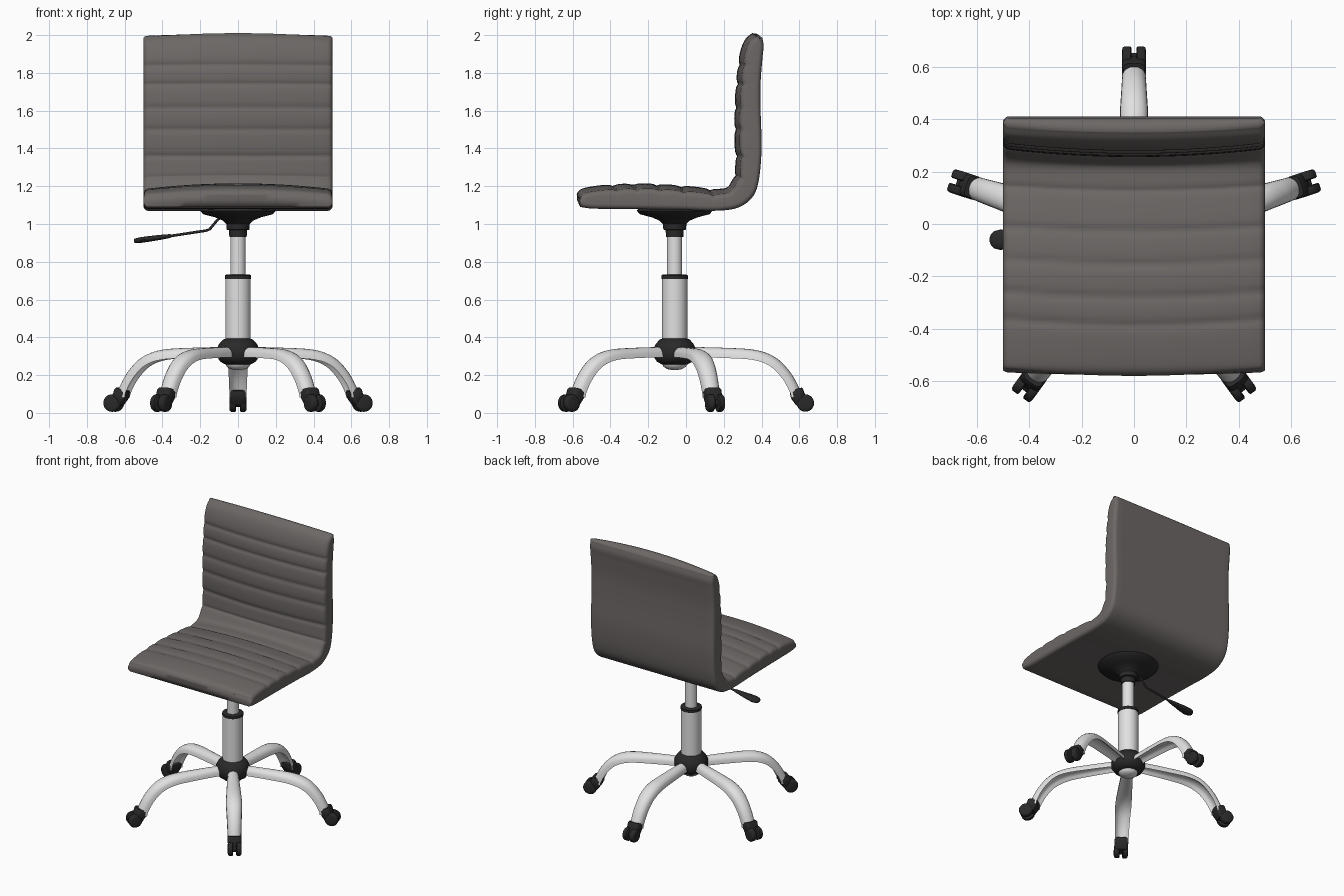
import bpy, bmesh, math
from mathutils import Vector

cube = bpy.data.objects.get("Cube")
if cube:
    bpy.data.objects.remove(cube, do_unlink=True)

BASE_Y = -0.06  # the column axis


def material(name, rgb, rough):
    m = bpy.data.materials.new(name)
    m.use_nodes = True
    m.diffuse_color = (*rgb, 1)
    bsdf = m.node_tree.nodes["Principled BSDF"]
    bsdf.inputs["Base Color"].default_value = (*rgb, 1)
    bsdf.inputs["Roughness"].default_value = rough
    return m


taupe = material("taupe leather", (0.15, 0.137, 0.132), 0.6)
black = material("black plastic", (0.022, 0.022, 0.023), 0.5)
silver = material("silver metal", (0.75, 0.75, 0.75), 0.4)


def loft(name, rings):
    """Skin a row of even-sized rings; the caps are strips across each end ring."""
    bm = bmesh.new()
    rows = [[bm.verts.new(p) for p in ring] for ring in rings]
    m = len(rows[0])
    for a, b in zip(rows, rows[1:]):
        for i in range(m):
            j = (i + 1) % m
            bm.faces.new((a[i], a[j], b[j], b[i]))
    for row in (rows[0], rows[-1]):
        for j in range(-1, m // 2 - 1):
            quad = (row[j], row[j + 1], row[m - 3 - j], row[(m - 2 - j) % m])
            bm.faces.new(list(dict.fromkeys(quad)))
    bmesh.ops.recalc_face_normals(bm, faces=bm.faces)
    mesh = bpy.data.meshes.new(name)
    bm.to_mesh(mesh)
    bm.free()
    return mesh


def place(name, mesh, mat, y=BASE_Y, turn=0.0, sharp=40):
    ob = bpy.data.objects.new(name, mesh)
    bpy.context.collection.objects.link(ob)
    if not mesh.materials:
        mesh.materials.append(mat)
    ob.location.y = y
    ob.rotation_euler.z = turn
    bpy.ops.object.select_all(action='DESELECT')
    ob.select_set(True)
    bpy.context.view_layer.objects.active = ob
    bpy.ops.object.shade_smooth_by_angle(angle=math.radians(sharp))
    return ob


def circle(n):
    return [(math.cos(k * math.tau / n), math.sin(k * math.tau / n)) for k in range(n)]


def lathe(name, profile, mat, n=40):
    rings = [[(r * c, r * s, z) for c, s in circle(n)] for r, z in profile]
    return place(name, loft(name, rings), mat)


def spline(pts, steps):
    """Catmull-Rom curve through 2D points."""
    p = [Vector(q) for q in pts]
    p = [2 * p[0] - p[1]] + p + [2 * p[-1] - p[-2]]
    out = []
    for a, b, c, d in zip(p, p[1:], p[2:], p[3:]):
        for k in range(steps):
            t = k / steps
            out.append(0.5 * (2 * b + (c - a) * t + (2 * a - 5 * b + 4 * c - d) * t * t
                              + (3 * b - a - 3 * c + d) * t ** 3))
    return out + [p[-2]]


def normals(path):
    out = []
    for i in range(len(path)):
        t = (path[min(i + 1, len(path) - 1)] - path[max(i - 1, 0)]).normalized()
        out.append(Vector((-t.y, t.x)))
    return out


# Upholstered shell: padded inner surface and plain outer surface, as (y, z)
inner = spline([(-.555, 1.14), (-.53, 1.162), (-.4, 1.18), (-.2, 1.185), (0, 1.172),
                (.15, 1.157), (.23, 1.167), (.27, 1.22), (.29, 1.3), (.286, 1.45),
                (.286, 1.6), (.295, 1.75), (.31, 1.88), (.335, 1.955), (.37, 1.988)], 14)
outer = spline([(-.56, 1.09), (-.5, 1.082), (-.4, 1.08), (-.2, 1.078), (0, 1.074),
                (.15, 1.07), (.27, 1.085), (.35, 1.14), (.385, 1.23), (.4, 1.4),
                (.395, 1.6), (.395, 1.75), (.405, 1.88), (.411, 1.94), (.404, 1.985)], 14)
inner_n = normals(inner)
SEAT_SEAMS = (-.385, -.28, -.155, -.03, .125)
BACK_SEAMS = (1.25, 1.36, 1.5, 1.615, 1.74, 1.84)


def shell_ring(x, inset):
    u = x / 0.5
    crown = 0.03 * (1 - u * u)
    top, bottom = [], []
    for p, n, q in zip(inner, inner_n, outer):
        if p.y < 1.2:
            d = min(abs(p.x - s - 0.022 * u * u) for s in SEAT_SEAMS)
        else:
            d = min(abs(p.y - s) for s in BACK_SEAMS)
        a = p + n * (crown - 0.011 * math.exp(-d / 0.014))
        across = q - a
        step = across.normalized() * min(inset, across.length * 0.4)
        top.append(a + step)
        bottom.append(q - step)
    tip = (top[-1] + bottom[-1]) / 2 + Vector((0, 0.009 - inset * 0.4))
    nose = (top[0] + bottom[0]) / 2 + Vector((-0.008 + inset * 0.4, 0))
    return [(x, p.x, p.y) for p in top + [tip] + bottom[::-1] + [nose]]


EDGE = 0.025
half = [(EDGE * math.sin(a) + 0.5 - EDGE, EDGE * (1 - math.cos(a)))
        for a in (k * math.pi / 10 for k in range(6))]
flat = [(-0.475 + 0.95 * k / 20, 0) for k in range(1, 20)]
sections = [(-x, i) for x, i in half[::-1]] + flat + half
place("seat_and_back", loft("seat_and_back", [shell_ring(*s) for s in sections]), taupe, y=0, sharp=60)

# Column, from the seat mount down to the hub
lathe("seat_mount", [(.19, 1.085), (.2, 1.07), (.185, 1.052), (.12, 1.035), (.08, 1.018),
                     (.062, 1.0), (.06, .97), (.048, .968), (.046, .932)], black)
lathe("gas_rod", [(.04, .95), (.04, .7)], silver)
lathe("column_ring", [(.062, .732), (.07, .728), (.07, .71), (.066, .708)], black)
lathe("column_tube", [(.067, .715), (.067, .36)], silver)
lathe("hub", [(.06, .395), (.08, .388), (.1, .365), (.112, .34), (.112, .3),
              (.095, .272), (.065, .255)], black)
lathe("hub_cap", [(.066, .262), (.06, .245), (.04, .232), (.01, .226)], silver)


def sweep(name, path, sizes, section):
    """Sweep a (width, height) section along a path in the x-z plane."""
    rings = []
    for p, n, (w, h) in zip(path, normals(path), sizes):
        rings.append([(p.x + n.x * v * h, u * w, p.y + n.y * v * h) for u, v in section])
    return loft(name, rings)


def power(v, e):
    return math.copysign(abs(v) ** e, v)


# Leg section: an arch that is hollow underneath
arch = []
for k in range(1, 21):
    a = math.pi - k * math.pi / 10
    c, s = math.cos(a), math.sin(a)
    arch.append((c, 2 * power(s, 0.7) - 1) if s > -1e-6 else (c * 0.82, -1 - 0.9 * s))
leg_path = spline([(.07, .322), (.25, .318), (.42, .307), (.52, .27), (.59, .2),
                   (.635, .12), (.643, .085)], 6)
leg_sizes = [(0.034 + 0.02 * min(1, p.x / 0.45) - 0.009 * max(0, (p.x - .5) / .15), 0.027)
             for p in leg_path]
leg = sweep("leg", leg_path, leg_sizes, arch)

# Caster: a hood over twin wheels
boxy = [(power(c, 0.5), power(s, 0.5)) for c, s in circle(24)]
hood_path = [Vector(p) for p in ((.642, .125), (.645, .115), (.652, .09), (.668, .066), (.69, .05))]
hood = sweep("hood", hood_path, [(.04, .032), (.046, .037), (.046, .038), (.044, .036), (.02, .02)], boxy)
wheel_rings = [(.010, .040), (.014, .046), (.036, .046), (.043, .041), (.046, .03)]
wheels = {side: loft("wheel", [[(.692 + r * c, side * w, .052 + r * s) for c, s in circle(28)]
                               for w, r in wheel_rings]) for side in (-1, 1)}
axle = loft("axle", [[(.692 + .02 * c, w, .052 + .02 * s) for c, s in circle(16)]
                     for w in (-.02, .02)])

for i in range(5):
    turn = math.radians(90 + 72 * i)
    place(f"leg_{i + 1}", leg, silver, turn=turn)
    place(f"caster_hood_{i + 1}", hood, black, turn=turn)
    place(f"caster_axle_{i + 1}", axle, black, turn=turn)
    for side, label in ((-1, "a"), (1, "b")):
        place(f"caster_wheel_{i + 1}{label}", wheels[side], black, turn=turn)

# Height lever on the right side
rod_path = [Vector(p) for p in ((-.08, 1.045), (-.11, 1.02), (-.15, .972), (-.17, .965), (-.38, .933))]
place("lever_rod", sweep("lever_rod", rod_path, [(.007, .007)] * 5, circle(12)), black)
grip_path = [Vector((-.35 - .2 * t, .938 - .028 * t)) for t in (0, .05, .3, .6, .8, .92, .98, 1)]
grip_sizes = [(.008, .006), (.014, .01), (.022, .013), (.034, .015), (.039, .015),
              (.033, .014), (.02, .012), (.008, .008)]
place("lever_grip", sweep("lever_grip", grip_path, grip_sizes, circle(20)), black)
